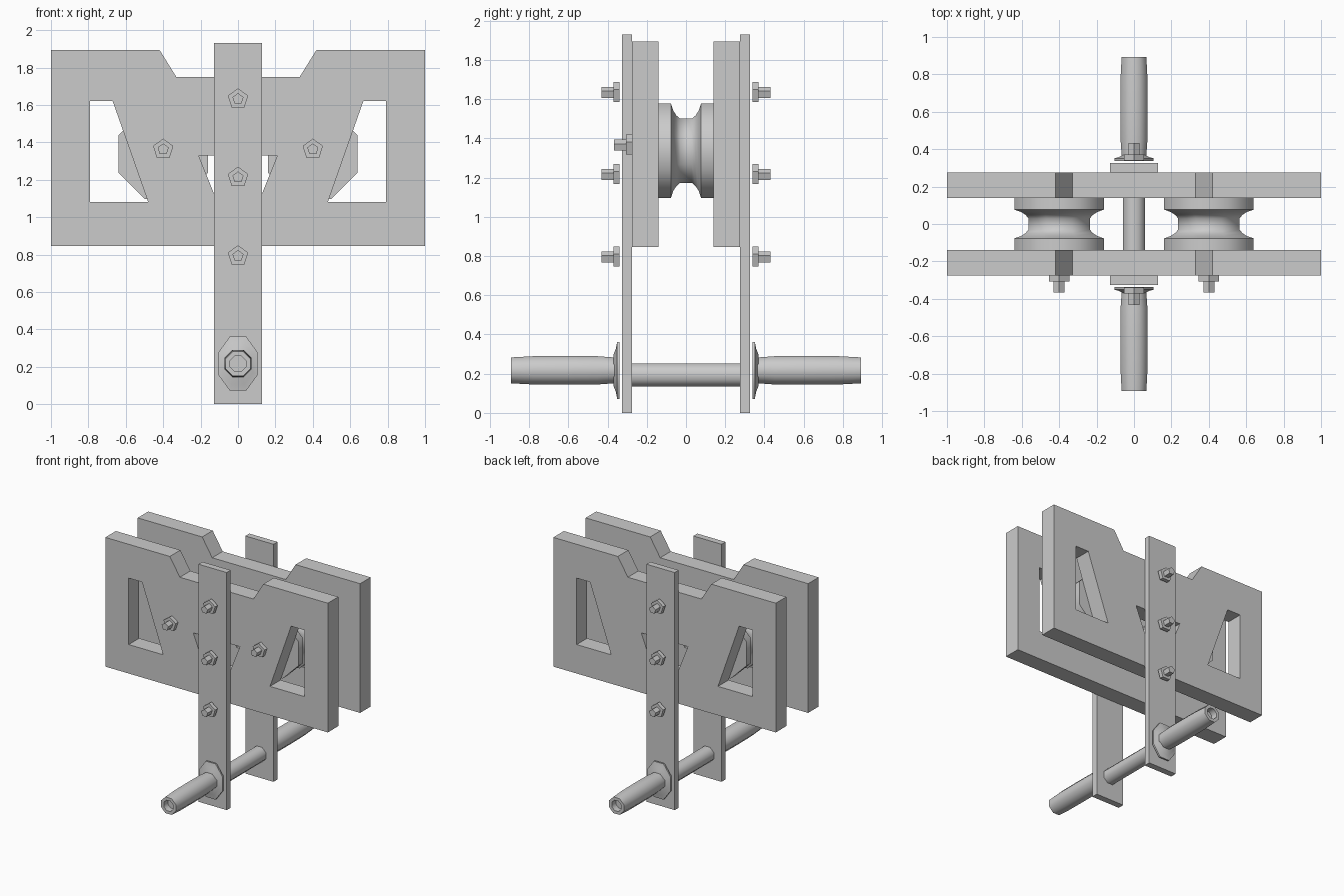
import bpy, bmesh, math

if "Cube" in bpy.data.objects:
    bpy.data.objects.remove(bpy.data.objects["Cube"])


def finish(bm, name, smooth_deg=0):
    bmesh.ops.recalc_face_normals(bm, faces=bm.faces)
    if smooth_deg:
        limit = math.radians(smooth_deg)
        for f in bm.faces:
            f.smooth = True
        for e in bm.edges:
            e.smooth = len(e.link_faces) == 2 and e.calc_face_angle() < limit
    me = bpy.data.meshes.new(name)
    bm.to_mesh(me)
    bm.free()
    ob = bpy.data.objects.new(name, me)
    bpy.context.collection.objects.link(ob)
    return ob


def slab(name, loops, y0, y1):
    """Flat plate: first loop is the outline, the others are holes (x, z)."""
    bm = bmesh.new()
    for loop in loops:
        vs = [bm.verts.new((x, y0, z)) for x, z in loop]
        for a, b in zip(vs, vs[1:] + vs[:1]):
            bm.edges.new((a, b))
    bmesh.ops.triangle_fill(bm, use_beauty=True, use_dissolve=False,
                            edges=bm.edges[:], normal=(0, 1, 0))
    ext = bmesh.ops.extrude_face_region(bm, geom=bm.faces[:])
    for v in ext["geom"]:
        if isinstance(v, bmesh.types.BMVert):
            v.co.y = y1
    return finish(bm, name)


def lathe(name, profile, x, z, sides, start, s=1, smooth=0, sx=1.0):
    """Closed solid turned around the y axis from (radius, y) points."""
    bm = bmesh.new()
    rings = []
    for r, y in profile:
        ring = []
        for i in range(sides):
            a = start + 2 * math.pi * i / sides
            ring.append(bm.verts.new((x + sx * r * math.cos(a), s * y, z + r * math.sin(a))))
        rings.append(ring)
    for p, q in zip(rings, rings[1:]):
        for i in range(sides):
            j = (i + 1) % sides
            bm.faces.new((p[i], p[j], q[j], q[i]))
    bm.faces.new(rings[0])
    bm.faces.new(rings[-1])
    return finish(bm, name, smooth)


OCT = math.pi / 8           # octagon with flat top
K = 1 / math.cos(OCT)       # flat radius to corner radius
PENT = math.pi / 2          # pentagon pointing up


def mirror_x(pts):
    return [(-x, z) for x, z in pts]


def bolt(name, x, z, y, tip, s):
    lathe(name + "_nut", [(0.057, y), (0.057, y + 0.032)], x, z, 5, PENT, s)
    lathe(name + "_shank", [(0.031, y), (0.031, tip)], x, z, 5, PENT, s)


# Side plate outline and cut-outs
half = [(1, 0.845), (1, 1.895), (0.42, 1.895), (0.33, 1.75)]
outline = half + mirror_x(half)[::-1]
window = [(0.79, 1.62), (0.67, 1.62), (0.48, 1.08), (0.79, 1.08)]
middle = [(-0.21, 1.33), (0.21, 1.33), (0.11, 1.08), (-0.11, 1.08)]
strap = [(-0.127, 0), (0.127, 0), (0.127, 1.93), (-0.127, 1.93)]

for s, side in ((-1, "front"), (1, "back")):
    slab(side + "_plate", [outline, window, mirror_x(window), middle], s * 0.14, s * 0.275)
    slab(side + "_strap", [strap], s * 0.275, s * 0.326)
    for n, z in enumerate((0.793, 1.213, 1.632)):
        bolt(f"{side}_strap_bolt_{n}", 0, z, 0.339, 0.432, s)

    # Foot peg: oval flange and hollow-ended grip
    lathe(side + "_peg_flange",
          [(0.145 * K, 0.338), (0.145 * K, 0.351), (0.11 * K, 0.358), (0.08 * K, 0.37)],
          0, 0.217, 8, OCT, s, 50, sx=0.725)
    lathe(side + "_peg_grip",
          [(0.066 * K, 0.345), (0.066 * K, 0.37), (0.072 * K, 0.45), (0.073 * K, 0.6),
           (0.072 * K, 0.78), (0.066 * K, 0.893), (0.042 * K, 0.893), (0.042 * K, 0.84)],
          0, 0.217, 8, OCT, s, 50)

# Cross rod between the straps
lathe("cross_rod", [(0.059 * K, -0.275), (0.059 * K, 0.275)], 0, 0.193, 8, OCT, 1, 50)

# Grooved wheels and their axle bolts
groove = [(0.24 * K, 0.14), (0.24 * K, 0.077), (0.205 * K, 0.065),
          (0.18 * K, 0.049), (0.164 * K, 0.03)]
wheel = groove + [(r, -y) for r, y in reversed(groove)]
for x, side in ((-0.4, "left"), (0.4, "right")):
    lathe(side + "_wheel", wheel, x, 1.337, 8, OCT, 1, 50)
    bolt(side + "_axle_bolt", x, 1.363, 0.275, 0.366, -1)
